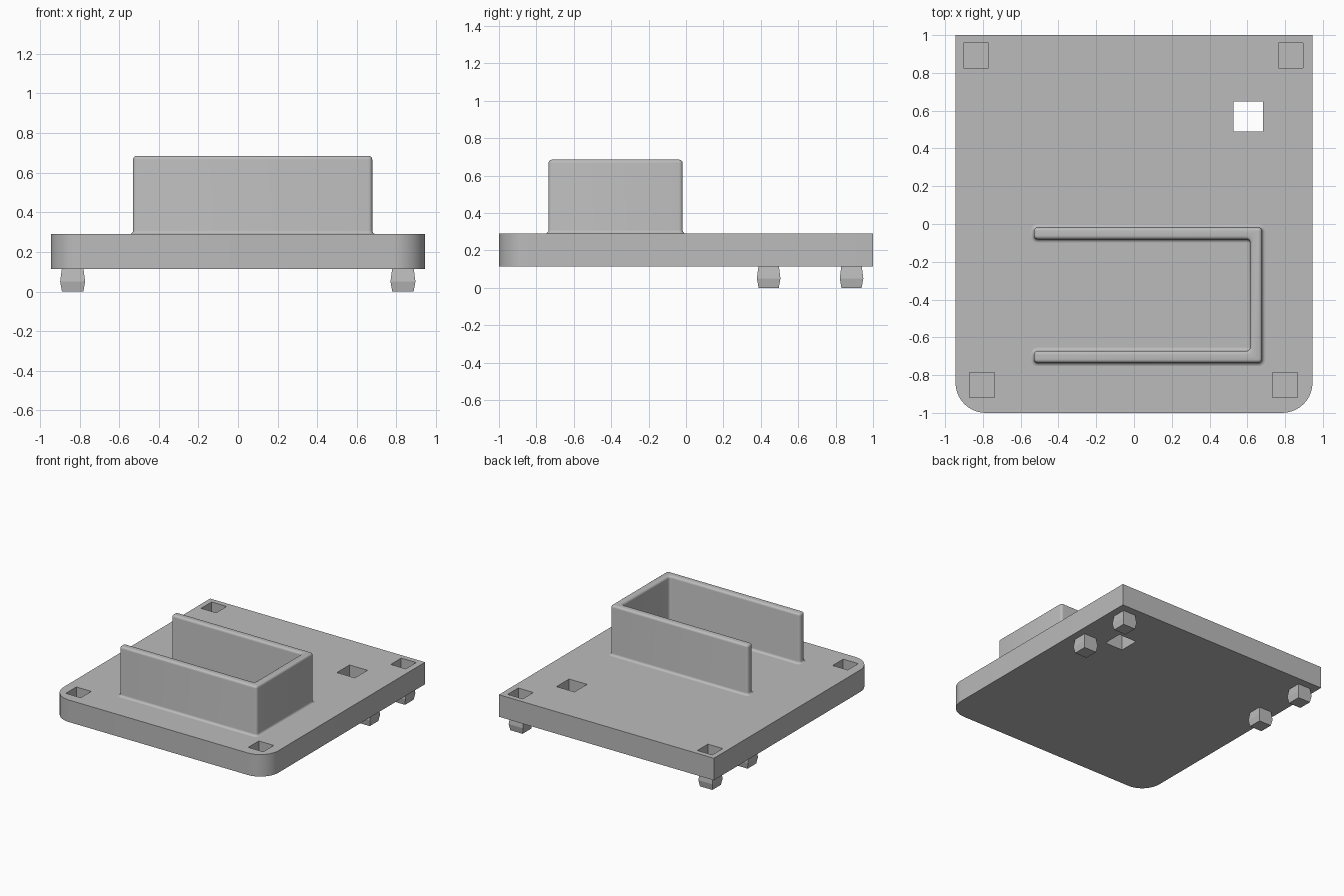
import bpy, bmesh, math
from mathutils import Vector

cube = bpy.data.objects.get("Cube")
if cube:
    bpy.data.objects.remove(cube, do_unlink=True)

grey = bpy.data.materials.new("plain grey")
grey.use_nodes = True
COLOUR = (0.5, 0.5, 0.5, 1)
grey.diffuse_color = COLOUR
grey.node_tree.nodes["Principled BSDF"].inputs["Base Color"].default_value = COLOUR


def outline(corners, radii, grow, steps):
    """Counter-clockwise right-angled outline with rounded corners, offset outwards."""
    points = []
    count = len(corners)
    for i in range(count):
        here = Vector(corners[i])
        e1 = (here - Vector(corners[i - 1])).normalized()
        e2 = (Vector(corners[(i + 1) % count]) - here).normalized()
        n1, n2 = Vector((e1.y, -e1.x)), Vector((e2.y, -e2.x))
        turn = 1 if e1.cross(e2) > 0 else -1
        r = radii[i]
        if r == 0:
            points.append(here + grow * (n1 + n2))
            continue
        centre = here - turn * r * (n1 + n2)
        for s in range(steps + 1):
            t = math.pi / 2 * s / steps
            points.append(centre + turn * (r + turn * grow) * (n1 * math.cos(t) + n2 * math.sin(t)))
    return points


def loft(name, shapes, layers, radii=None, steps=4):
    """Stack offset outlines (grow, z) into closed solids, one for each shape."""
    bm = bmesh.new()
    for corners in shapes:
        rounding = radii or [0] * len(corners)
        rings = [[bm.verts.new((p.x, p.y, z)) for p in outline(corners, rounding, grow, steps)]
                 for grow, z in layers]
        for low, high in zip(rings, rings[1:]):
            for i in range(len(low)):
                j = (i + 1) % len(low)
                bm.faces.new((low[i], low[j], high[j], high[i]))
        bm.faces.new(rings[0][::-1])
        bm.faces.new(rings[-1])
    mesh = bpy.data.meshes.new(name)
    bm.to_mesh(mesh)
    bm.free()
    mesh.materials.append(grey)
    obj = bpy.data.objects.new(name, mesh)
    bpy.context.collection.objects.link(obj)
    return obj


def square(x, y, half):
    return [(x - half, y - half), (x + half, y - half), (x + half, y + half), (x - half, y + half)]


def activate(obj):
    bpy.ops.object.select_all(action='DESELECT')
    obj.select_set(True)
    bpy.context.view_layer.objects.active = obj


BOTTOM, TOP = 0.115, 0.29

# Base plate with two rounded front corners
plate = loft("base_plate", [[(-0.945, -1), (0.945, -1), (0.945, 1), (-0.945, 1)]],
             [(0, BOTTOM), (0, TOP)], [0.16, 0.16, 0, 0], 10)

# Corner sockets and the square through hole
sockets = [square(x, y, 0.066) for x, y in
           ((-0.837, 0.893), (0.83, 0.893), (-0.805, -0.853), (0.8, -0.853))]
cutters = [loft("socket_cutter", sockets, [(0, TOP - 0.115), (0, TOP + 0.1)]),
           loft("hole_cutter", [square(0.605, 0.57, 0.079)], [(0, 0), (0, TOP + 0.1)])]
activate(plate)
for cutter in cutters:
    cutter.hide_render = True
    cut = plate.modifiers.new("cut", 'BOOLEAN')
    cut.operation, cut.solver, cut.object = 'DIFFERENCE', 'EXACT', cutter
    bpy.ops.object.modifier_apply(modifier=cut.name)
    bpy.data.objects.remove(cutter, do_unlink=True)

# Three-sided wall, open at one end, with a flared foot and rounded rim
x0, x1, y0, y1, thick = -0.53, 0.678, -0.735, -0.018, 0.063
u_shape = [(x0, y0), (x1, y0), (x1, y1), (x0, y1), (x0, y1 - thick),
           (x1 - thick, y1 - thick), (x1 - thick, y0 + thick), (x0, y0 + thick)]
radius = 0.018
steps = [math.pi / 2 * i / 4 for i in range(5)]
layers = [(radius * (1 - math.sin(t)), TOP + radius * (1 - math.cos(t))) for t in steps]
layers += [(-radius * (1 - math.cos(t)), 0.685 - radius * (1 - math.sin(t))) for t in steps]
wall = loft("u_shaped_wall", [u_shape], layers, [0.02] * len(u_shape))

# Four bulging square pegs under the back half
for side, x in (("right", -0.835), ("left", 0.833)):
    for place, y in (("middle", 0.442), ("back", 0.885)):
        loft(f"{place}_{side}_peg", [square(x, y, 0.054)],
             [(0, 0), (0.009, 0.05), (0, BOTTOM + 0.005)])

for obj in (plate, wall):
    activate(obj)
    bpy.ops.object.shade_smooth_by_angle(angle=math.radians(35))
